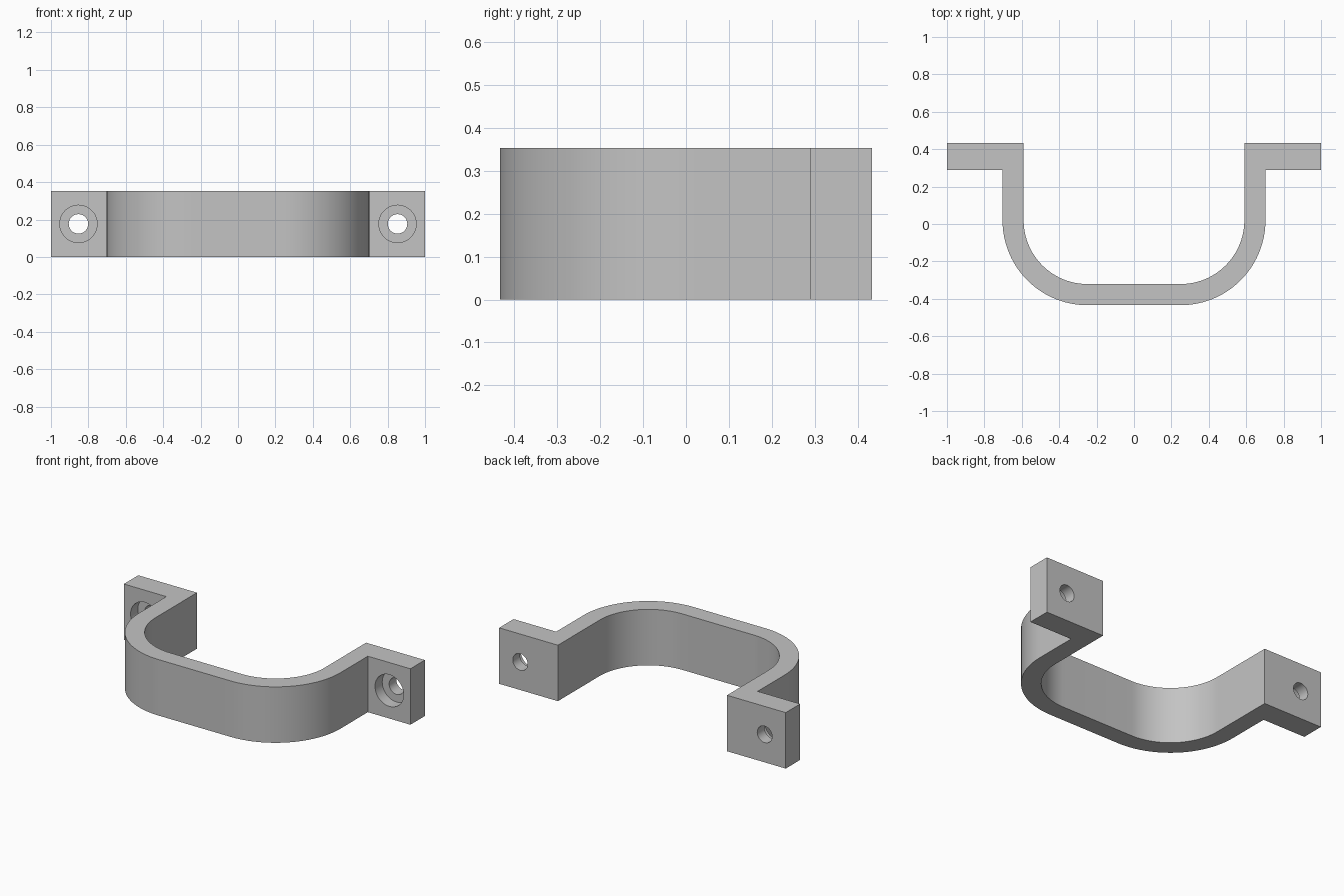
import bpy, bmesh
from math import sin, cos, pi, radians
from mathutils import Matrix, Vector

if "Cube" in bpy.data.objects:
    bpy.data.objects.remove(bpy.data.objects["Cube"], do_unlink=True)

HEIGHT = 0.353
BACK, STEP, FRONT = 0.434, 0.29, -0.434   # y of flange back, flange front, grip front
OUTER, WALL = 0.703, 0.113                # grip half width and thickness
BEND = Vector((0.25, 0.02))               # centre of the bend
HOLE_X = 0.853

grey = bpy.data.materials.new("grey metal")
grey.use_nodes = True
colour = (0.55, 0.55, 0.55, 1)
grey.diffuse_color = colour
grey.node_tree.nodes["Principled BSDF"].inputs["Base Color"].default_value = colour


def make_object(name, bm):
    bmesh.ops.recalc_face_normals(bm, faces=bm.faces[:])
    mesh = bpy.data.meshes.new(name)
    bm.to_mesh(mesh)
    bm.free()
    mesh.materials.append(grey)
    obj = bpy.data.objects.new(name, mesh)
    bpy.context.collection.objects.link(obj)
    return obj


def bend(inset, steps=24):
    """Quarter bend from the side wall round to the front wall."""
    rx, ry = OUTER - inset - BEND.x, BEND.y - FRONT - inset
    return [(BEND.x + rx * cos(a), BEND.y - ry * sin(a))
            for a in (pi / 2 * i / steps for i in range(steps + 1))]


# Bracket: closed plan outline, mirrored across x and extruded up
outer_half = [(1, BACK), (1, STEP), (OUTER, STEP)] + bend(0)
inner_half = [(OUTER - WALL, BACK)] + bend(WALL)


def across(half):
    return half + [(-x, y) for x, y in reversed(half)]


outline = across(outer_half) + across(inner_half)[::-1]
bm = bmesh.new()
base = bm.faces.new([bm.verts.new((x, y, 0)) for x, y in outline])
top = bmesh.ops.extrude_face_region(bm, geom=[base])["geom"]
bmesh.ops.translate(bm, vec=(0, 0, HEIGHT),
                    verts=[v for v in top if isinstance(v, bmesh.types.BMVert)])
bracket = make_object("bracket", bm)

# Counterbored screw holes: wide bore in front, narrow bore right through
for side, x in (("left", HOLE_X), ("right", -HOLE_X)):
    for kind, radius, y0, y1 in (("bore", 0.1, STEP - 0.05, STEP + 0.072),
                                 ("hole", 0.052, STEP - 0.1, BACK + 0.05)):
        bm = bmesh.new()
        place = Matrix.Translation((x, (y0 + y1) / 2, HEIGHT / 2)) @ Matrix.Rotation(pi / 2, 4, 'X')
        bmesh.ops.create_cone(bm, cap_ends=True, segments=48, radius1=radius,
                              radius2=radius, depth=y1 - y0, matrix=place)
        cutter = make_object(f"{side}_{kind}_cutter", bm)
        cutter.hide_render = True
        cut = bracket.modifiers.new(cutter.name, 'BOOLEAN')
        cut.operation, cut.solver, cut.object = 'DIFFERENCE', 'EXACT', cutter
        bpy.context.view_layer.objects.active = bracket
        bpy.ops.object.modifier_apply(modifier=cut.name)
        bpy.data.objects.remove(cutter, do_unlink=True)

# Smooth bends and bores, crisp corners
bpy.ops.object.select_all(action='DESELECT')
bracket.select_set(True)
bpy.context.view_layer.objects.active = bracket
bpy.ops.object.shade_smooth_by_angle(angle=radians(30))
